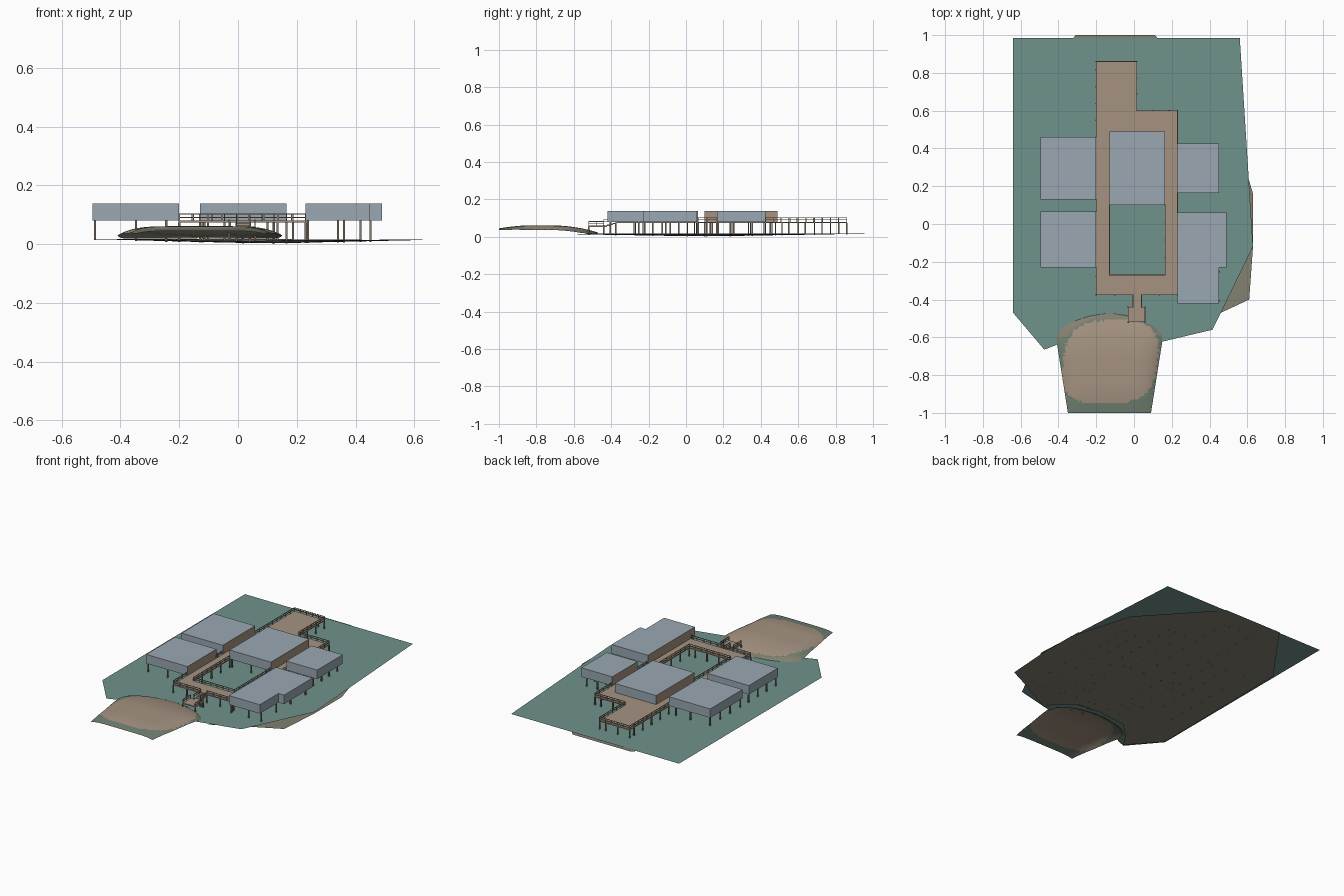
import bpy, bmesh, math
from mathutils import Vector

if "Cube" in bpy.data.objects:
    bpy.data.objects.remove(bpy.data.objects["Cube"])


def material(name, hex_code):
    # hex display colour converted to linear
    lin = [(int(hex_code[i:i + 2], 16) / 255) ** 2.2 for i in (0, 2, 4)] + [1]
    m = bpy.data.materials.new(name)
    m.use_nodes = True
    m.diffuse_color = lin
    m.node_tree.nodes["Principled BSDF"].inputs["Base Color"].default_value = lin
    return m


WATER = material("teal water", "6f918b")
ROOF = material("blue grey cladding", "98a6b0")
WOOD = material("deck timber", "a39180")
POST = material("dark timber", "85786a")
SAND = material("sand", "a39180")
SCRUB = material("olive scrub", "6f7f70")
MUD = material("wet mud", "827f70")


def finish(name, bm, *mats):
    me = bpy.data.meshes.new(name)
    bm.to_mesh(me)
    bm.free()
    for m in mats:
        me.materials.append(m)
    ob = bpy.data.objects.new(name, me)
    bpy.context.collection.objects.link(ob)
    return ob


def add_box(bm, x0, x1, y0, y1, z0, z1):
    res = bmesh.ops.create_cube(bm, size=1)
    for v in res["verts"]:
        v.co = ((x0 + x1) / 2 + v.co.x * (x1 - x0),
                (y0 + y1) / 2 + v.co.y * (y1 - y0),
                (z0 + z1) / 2 + v.co.z * (z1 - z0))


def add_prism(bm, outline, z0, z1):
    f = bm.faces.new([bm.verts.new((x, y, z0)) for x, y in outline])
    res = bmesh.ops.extrude_face_region(bm, geom=[f])
    for v in res["geom"]:
        if isinstance(v, bmesh.types.BMVert):
            v.co.z = z1
    bmesh.ops.recalc_face_normals(bm, faces=bm.faces[:])


def bed_height(x, y):
    return 0.002 + 0.016 * min(1, math.hypot((x - 0.1) / 0.7, (y - 0.1) / 0.95))


def add_post(bm, x, y, top, w=0.007):
    add_box(bm, x - w / 2, x + w / 2, y - w / 2, y + w / 2, bed_height(x, y) - 0.002, top)


# Island: a curved sheet with a rounded shore to the north
MID_X, SHORE, TIP = -0.13, -0.62, 0.15


def island_half(y):
    if y < SHORE:
        return 0.22 + 0.06 * (y + 1) / (SHORE + 1)
    return 0.28 * max(0.0, 1 - ((y - SHORE) / TIP) ** 2.4) ** 0.5


def island_height(t, y):
    north = max(0, (y + 0.72) / 0.25)
    front = max(0, (-0.85 - y) / 0.15)
    side = abs(t) ** 6
    return max(0.019, 0.061 - 0.025 * side * (1 - 0.6 * front) - 0.016 * front ** 1.5 - 0.038 * north ** 2)


bm = bmesh.new()
COLS, ROWS = 28, 30
grid = []
for j in range(ROWS + 1):
    y = -1 + j / ROWS * (SHORE + TIP + 1)
    half = max(island_half(y), 0.012)
    grid.append([bm.verts.new((MID_X + (2 * i / COLS - 1) * half, y,
                               island_height(2 * i / COLS - 1, y))) for i in range(COLS + 1)])
for j in range(ROWS):
    for i in range(COLS):
        a, b, c, d = grid[j][i], grid[j][i + 1], grid[j + 1][i + 1], grid[j + 1][i]
        tris = ((a, b, c), (a, c, d)) if (i + j) % 2 else ((a, b, d), (b, c, d))
        for tri in tris:
            f = bm.faces.new(tri)
            p = f.calc_center_median()
            d_sand = abs((p.x + 0.125 - 0.12 * (p.y + 0.73)) / 0.25) ** 3 + abs((p.y + 0.73) / 0.22) ** 3
            if d_sand > 1:
                f.material_index = 2 if p.y > -0.6 and d_sand > 1.15 else 1
island = finish("island", bm, SAND, SCRUB, MUD)
for p in island.data.polygons:
    p.use_smooth = True

# Water: flat sheet that stops at the island shore
shore = []
for k in range(13):
    a = math.pi * k / 12
    shore.append((MID_X + 0.27 * math.cos(a), SHORE - 0.01 + 0.145 * math.sin(a) ** 0.8))
water_line = [(-0.64, -0.47), (-0.64, 0.985), (0.56, 0.985), (0.61, 0.2), (0.63, -0.12),
              (0.46, -0.47), (0.415, -0.56), (0.14, -0.625)]
bm = bmesh.new()
face = bm.faces.new([bm.verts.new((x, y, 0.024)) for x, y in
                     water_line + shore + [(-0.41, -0.64), (-0.475, -0.665)]])
face.normal_update()
if face.normal.z < 0:
    face.normal_flip()
finish("water", bm, WATER)

# Seabed: shallow bowl made of shrinking rings, notched around the island
rim = [(0.51, 0.57), (0.11, 1), (-0.31, 1), (-0.62, 0.57), (-0.63, -0.46), (-0.46, -0.65),
       (-0.4, -0.56), (-0.3, -0.46), (-0.1, -0.43), (0.07, -0.44), (0.18, -0.54),
       (0.21, -0.6), (0.46, -0.47), (0.61, -0.4), (0.63, -0.12), (0.63, 0.16)]
bm = bmesh.new()
rings = []
for s in (1, 0.75, 0.5, 0.25):
    pts = [(0.0 + x * s, 0.2 + (y - 0.2) * s) for x, y in rim]
    rings.append([bm.verts.new((x, y, bed_height(x, y))) for x, y in pts])
n = len(rim)
for outer, inner in zip(rings, rings[1:]):
    for i in range(n):
        bm.faces.new((outer[i], outer[(i + 1) % n], inner[(i + 1) % n], inner[i]))
bm.faces.new(rings[-1])
finish("seabed", bm, MUD)

# Boardwalk around an open court, with a pier to the north
FLOOR, UNDER = 0.08, 0.073
bm = bmesh.new()
for x0, x1, y0, y1 in ((-0.2, -0.13, -0.375, 0.86), (-0.13, 0.015, 0.6, 0.86),
                       (0.165, 0.23, -0.375, 0.6), (-0.13, 0.165, 0.49, 0.6),
                       (-0.13, 0.165, -0.375, -0.27)):
    add_box(bm, x0, x1, y0, y1, UNDER, FLOOR)
finish("boardwalk", bm, WOOD)

# Entrance steps down to the island
bm = bmesh.new()
for k in range(4):
    top = FLOOR - 0.005 * (k + 1)
    add_box(bm, -0.005, 0.04, -0.391 - 0.016 * k, -0.375 - 0.016 * k, top - 0.007, top)
add_box(bm, -0.03, 0.058, -0.52, -0.439, 0.053, 0.06)
finish("entrance_steps", bm, WOOD)

# Railings: uprights plus two rails along each run
bm = bmesh.new()
runs = [((-0.2, -0.375), (-0.005, -0.375), FLOOR), ((0.04, -0.375), (0.23, -0.375), FLOOR),
        ((-0.2, -0.375), (-0.2, -0.23), FLOOR), ((-0.2, 0.065), (-0.2, 0.13), FLOOR),
        ((-0.2, 0.46), (-0.2, 0.86), FLOOR), ((-0.2, 0.86), (0.015, 0.86), FLOOR),
        ((0.015, 0.6), (0.015, 0.86), FLOOR), ((0.015, 0.6), (0.23, 0.6), FLOOR),
        ((0.23, 0.425), (0.23, 0.6), FLOOR), ((0.23, 0.06), (0.23, 0.165), FLOOR),
        ((-0.13, -0.27), (0.165, -0.27), FLOOR), ((-0.13, -0.27), (-0.13, 0.1), FLOOR),
        ((0.165, -0.27), (0.165, 0.1), FLOOR),
        ((-0.03, -0.52), (-0.03, -0.44), 0.06), ((0.058, -0.52), (0.058, -0.44), 0.06),
        ((-0.005, -0.44), (-0.005, -0.375), 0.07), ((0.04, -0.44), (0.04, -0.375), 0.07)]
legs = set()
R = 0.002
for a, b, z in runs:
    a, b = Vector(a), Vector(b)
    count = max(1, round((b - a).length / 0.045))
    for k in range(count + 1):
        p = a.lerp(b, k / count)
        add_box(bm, p.x - R, p.x + R, p.y - R, p.y + R, z - 0.006, z + 0.023)
        if k % 2 == 0 or k == count:
            legs.add((round(p.x, 3), round(p.y, 3), z - 0.006))
    for h in (0.011, 0.022):
        add_box(bm, a.x - R, b.x + R, a.y - R, b.y + R, z + h - 0.0015, z + h + 0.0015)
finish("railings", bm, WOOD)

# Houses: flat boxes, timber on the walls that face the walkway
houses = {
    "north_west_house": [(-0.495, 0.13), (-0.2, 0.13), (-0.2, 0.46), (-0.495, 0.46)],
    "south_west_house": [(-0.495, -0.23), (-0.2, -0.23), (-0.2, 0.065), (-0.495, 0.065)],
    "central_house": [(-0.13, 0.1), (0.165, 0.1), (0.165, 0.49), (-0.13, 0.49)],
    "north_east_house": [(0.23, 0.165), (0.45, 0.165), (0.45, 0.425), (0.23, 0.425)],
    "south_east_house": [(0.23, -0.42), (0.45, -0.42), (0.45, -0.23), (0.49, -0.23),
                         (0.49, 0.06), (0.23, 0.06)],
}
for name, outline in houses.items():
    bm = bmesh.new()
    add_prism(bm, outline, FLOOR, 0.138)
    for f in bm.faces:
        if abs(f.normal.x) > 0.9 and abs(f.calc_center_median().x) < 0.24:
            f.material_index = 1
    finish(name, bm, ROOF, WOOD)
    xs, ys = [p[0] for p in outline], [p[1] for p in outline]
    for fx in (0.03, 0.5, 0.85):
        for fy in (0.03, 0.35, 0.65, 0.97):
            x = min(xs) + fx * (max(xs) - min(xs))
            legs.add((x, min(ys) + fy * (max(ys) - min(ys)), FLOOR))

# Stilts under the houses and walkway
bm = bmesh.new()
for x, y, top in sorted(legs):
    add_post(bm, x, y, top)
finish("stilts", bm, POST)
